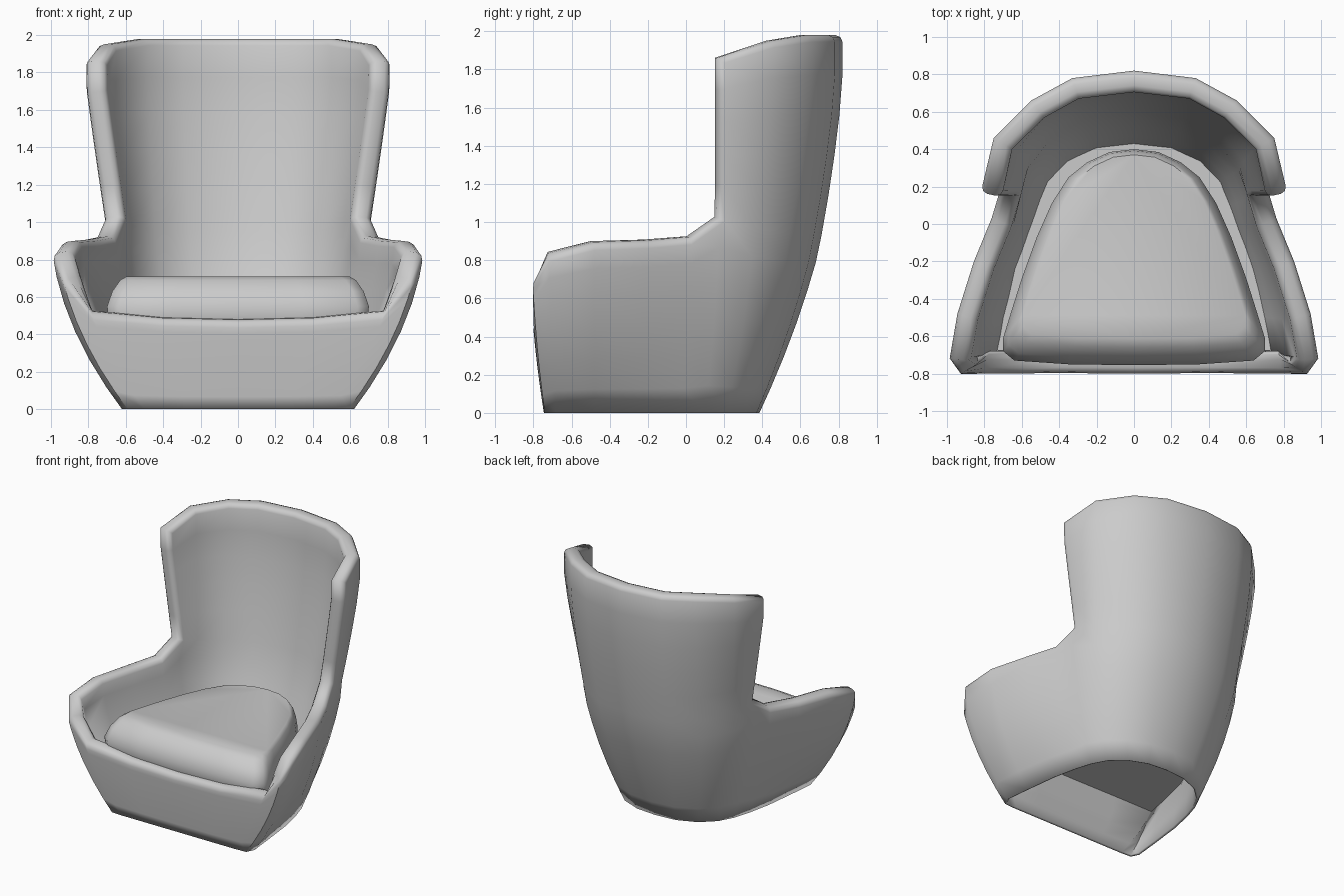
import bpy, bmesh

if "Cube" in bpy.data.objects:
    bpy.data.objects.remove(bpy.data.objects["Cube"])

# Half outline columns, back centre -> front centre:
# (arm-level x, y, floor x, y, height of the lower wall, bulge)
COLS = [
    (0, .71, 0, .385, .93, .3), (.30, .67, .17, .37, .93, .3),
    (.52, .54, .32, .31, .94, .4), (.67, .35, .43, .21, .97, .5),
    (.72, .17, .49, .10, 1.02, .6), (.765, .03, .53, -.03, .92, .7),
    (.86, -.20, .57, -.22, .90, .8), (.95, -.48, .60, -.48, .89, .8),
    (1.0, -.72, .62, -.68, .83, .8), (.97, -.81, .59, -.74, .69, .8),
    (.87, -.82, .50, -.745, .52, .8), (.45, -.82, .28, -.745, .485, .8),
    (0, -.825, 0, -.745, .475, .8)]
# Upper back and wing columns: (x, y, top height)
WING = [(0, .82, 1.98), (.33, .78, 1.98), (.55, .66, 1.98),
        (.75, .46, 1.95), (.82, .17, 1.86)]
N = 2 * (len(COLS) - 1)


def column(i):
    i %= N
    return (i, 1) if i < len(COLS) else (N - i, -1)


def lower_point(i, z):
    c, s = column(i)
    tx, ty, bx, by, h, k = COLS[c]
    t = min(z / .9, 1)
    f = t + k * t * (1 - t)
    return (s * (bx + (tx - bx) * f), by + (ty - by) * f, z)


def upper_point(i, t):
    c, s = column(i)
    x0, y0 = COLS[c][:2]
    x1, y1, top = WING[c]
    z0 = COLS[c][4]
    z = z0 + (top - z0) * t
    u = min((z - z0) / (1.72 - z0), 1)
    fx = u + .05 * u * (1 - u)
    fy = u + .35 * u * (1 - u)
    return (s * (x0 + (x1 - x0) * fx), y0 + (y1 - y0) * fy, z)


def finish(bm, name):
    me = bpy.data.meshes.new(name)
    bm.to_mesh(me)
    bm.free()
    ob = bpy.data.objects.new(name, me)
    bpy.context.collection.objects.link(ob)
    return ob


def smooth(ob, angle):
    bpy.ops.object.select_all(action='DESELECT')
    ob.select_set(True)
    bpy.context.view_layer.objects.active = ob
    bpy.ops.object.shade_smooth_by_angle(angle=angle)


# Shell: lower wall all round, then the high back with wings
bm = bmesh.new()
rows = [0, .14, .32, .5, .68, .85, 1]
low = [[bm.verts.new(lower_point(i, r * COLS[column(i)[0]][4])) for i in range(N)]
       for r in rows]
for a, b in zip(low, low[1:]):
    for i in range(N):
        j = (i + 1) % N
        bm.faces.new((a[i], b[i], b[j], a[j]))
span = range(-4, 5)
high = [[low[-1][i % N] for i in span]]
for t in (.2, .4, .6, .8, 1):
    high.append([bm.verts.new(upper_point(i, t)) for i in span])
for a, b in zip(high, high[1:]):
    for i in range(8):
        bm.faces.new((a[i], b[i], b[i + 1], a[i + 1]))
weight = bm.edges.layers.float.new('bevel_weight_edge')
for e in bm.edges:
    if e.is_boundary and max(v.co.z for v in e.verts) > .1:
        e[weight] = 1
shell = finish(bm, "chair_shell")

# Wall thickness thins out towards the floor edge
vg = shell.vertex_groups.new(name="wall")
for v in shell.data.vertices:
    vg.add([v.index], min(1, .15 + v.co.z * 4), 'REPLACE')
sol = shell.modifiers.new("thickness", 'SOLIDIFY')
sol.thickness = .115
sol.offset = -1
sol.vertex_group = "wall"
bev = shell.modifiers.new("rounded_rim", 'BEVEL')
bev.limit_method = 'WEIGHT'
bev.width = .035
bev.segments = 2
bev.use_clamp_overlap = False
smooth(shell, 1.0)

# Seat pan closing the shell under the cushion
bm = bmesh.new()
pan = [lower_point(i, .40) for i in range(N)]
bm.faces.new([bm.verts.new((x * .92, (y + .1) * .92 - .1, z))
              for x, y, z in reversed(pan)])
finish(bm, "seat_pan")

# Seat cushion: stacked outlines with a softened top
half = [(0, .40), (.13, .385), (.25, .33), (.35, .25), (.44, .11), (.52, -.07),
        (.60, -.29), (.66, -.48), (.70, -.61), (.70, -.68), (.64, -.73),
        (.35, -.75), (0, -.755)]
outline = half + [(-x, y) for x, y in half[-2:0:-1]]
bm = bmesh.new()
rings = []
for z, s in ((.41, .97), (.48, .99), (.55, 1), (.63, .96), (.69, .9), (.71, .85)):
    rings.append([bm.verts.new((x * s, (y - .2) * s + .2, z)) for x, y in outline])
for a, b in zip(rings, rings[1:]):
    for i in range(len(a)):
        j = (i + 1) % len(a)
        bm.faces.new((a[i], b[i], b[j], a[j]))
bm.faces.new(rings[0])
bm.faces.new(rings[-1][::-1])
bmesh.ops.recalc_face_normals(bm, faces=bm.faces[:])
smooth(finish(bm, "seat_cushion"), .9)
